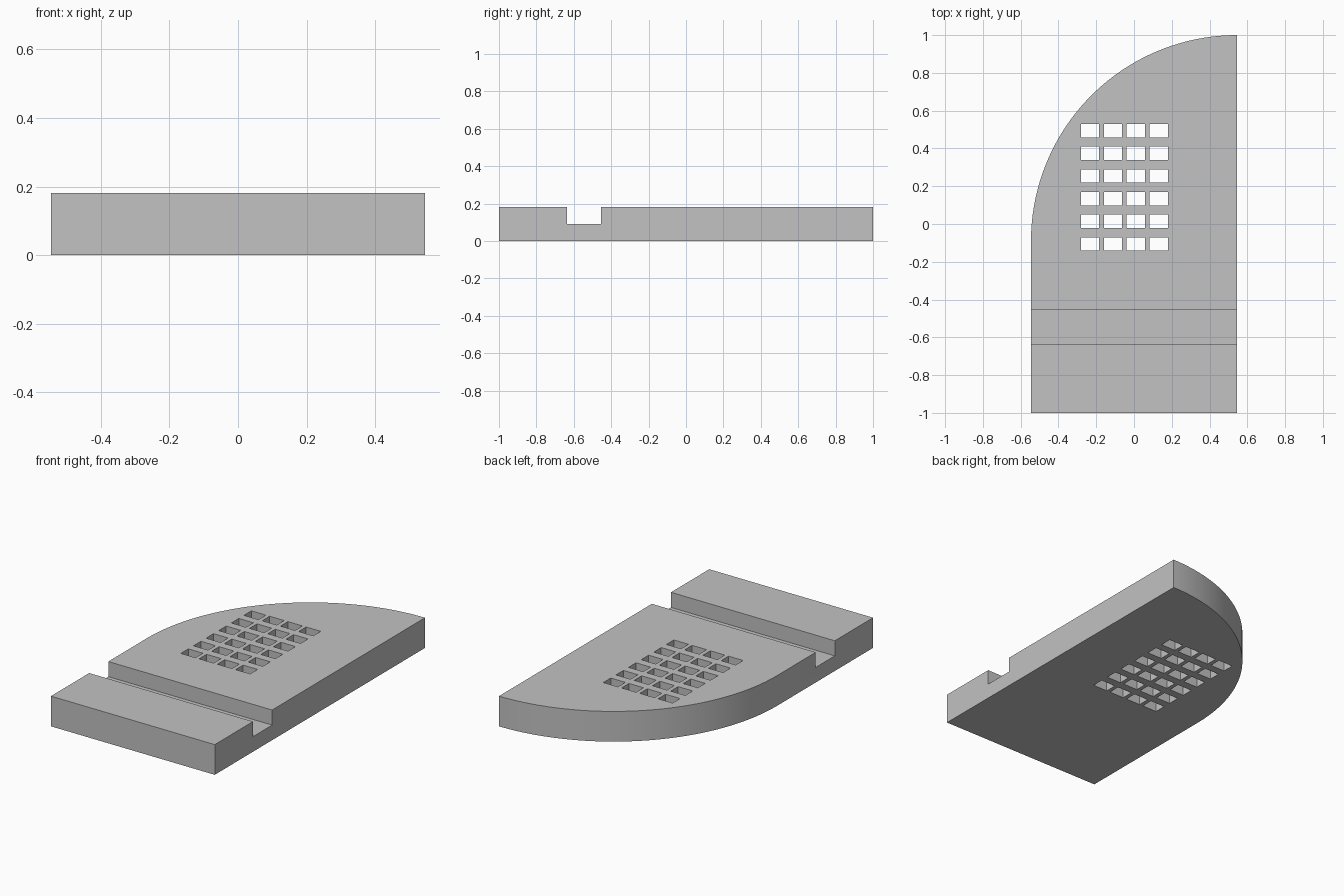
import bpy
import bmesh
import math
from mathutils import Matrix

cube = bpy.data.objects.get("Cube")
if cube:
    bpy.data.objects.remove(cube, do_unlink=True)

U = 1 / 11                      # design unit: slab is 12 x 22 x 2 units
HALF_W, HALF_L, HEIGHT = 6 * U, 11 * U, 2 * U
RADIUS, ARC_STEPS = 12 * U, 48

grey = bpy.data.materials.new("light grey")
grey.use_nodes = True
colour = (0.54, 0.54, 0.54, 1)
grey.diffuse_color = colour
grey.node_tree.nodes["Principled BSDF"].inputs["Base Color"].default_value = colour


def make_object(name, bm):
    bmesh.ops.recalc_face_normals(bm, faces=bm.faces)
    mesh = bpy.data.meshes.new(name)
    bm.to_mesh(mesh)
    bm.free()
    mesh.materials.append(grey)
    obj = bpy.data.objects.new(name, mesh)
    bpy.context.collection.objects.link(obj)
    return obj


def add_box(bm, centre, size):
    bmesh.ops.create_cube(bm, size=1, matrix=Matrix.Translation(centre) @ Matrix.Diagonal((*size, 1)))


# Slab: rectangle with one quarter-round corner, extruded upward
outline = [(-HALF_W, -HALF_L), (HALF_W, -HALF_L)]
for i in range(ARC_STEPS + 1):
    a = math.pi / 2 * (1 + i / ARC_STEPS)
    outline.append((HALF_W + RADIUS * math.cos(a), HALF_L - RADIUS + RADIUS * math.sin(a)))
bm = bmesh.new()
base = bm.faces.new([bm.verts.new((x, y, 0)) for x, y in outline])
top = bmesh.ops.extrude_face_region(bm, geom=[base])["geom"]
bmesh.ops.translate(bm, vec=(0, 0, HEIGHT), verts=[v for v in top if isinstance(v, bmesh.types.BMVert)])
slab = make_object("slab", bm)

# Cutter: cross groove plus a 4 x 6 grid of through holes
bm = bmesh.new()
add_box(bm, (0, -6 * U, HEIGHT), (3, 2 * U, HEIGHT))
for col in range(4):
    for row in range(6):
        add_box(bm, (-0.233 + 0.1215 * col, -0.106 + 0.12 * row, HEIGHT / 2), (0.097, 0.071, 1))
cutter = make_object("groove_and_hole_cutter", bm)
cutter.hide_render = True

cut = slab.modifiers.new("cut", "BOOLEAN")
cut.operation = "DIFFERENCE"
cut.solver = "EXACT"
cut.object = cutter
bpy.ops.object.select_all(action="DESELECT")
bpy.context.view_layer.objects.active = slab
slab.select_set(True)
bpy.ops.object.modifier_apply(modifier=cut.name)
bpy.data.objects.remove(cutter, do_unlink=True)
bpy.ops.object.shade_smooth_by_angle(angle=math.radians(30))
